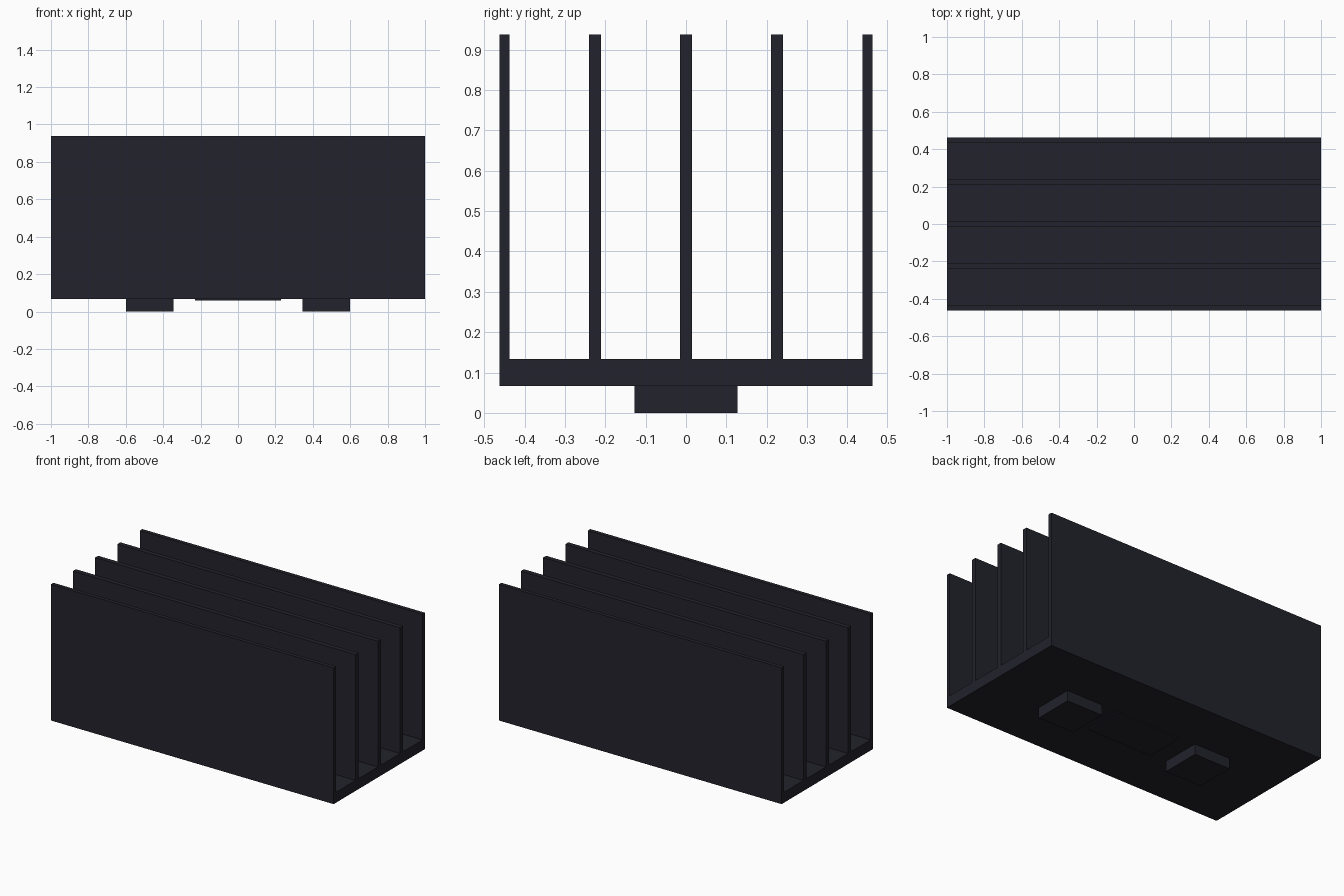
import bpy

cube = bpy.data.objects.get("Cube")
if cube:
    bpy.data.objects.remove(cube, do_unlink=True)

# Dark anodised metal
color = (0.016, 0.016, 0.025, 1)
metal = bpy.data.materials.new("dark anodised metal")
metal.use_nodes = True
metal.diffuse_color = color
metal.node_tree.nodes["Principled BSDF"].inputs["Base Color"].default_value = color


def box(name, x, y, z):
    """Box spanning the given (low, high) range on each axis."""
    spans = (x, y, z)
    bpy.ops.mesh.primitive_cube_add(size=1, location=[(a + b) / 2 for a, b in spans])
    part = bpy.context.object
    part.name = name
    part.scale = [b - a for a, b in spans]
    bpy.ops.object.transform_apply(location=False, rotation=False, scale=True)
    part.data.materials.append(metal)
    return part


FULL = (-1, 1)
HALF_DEPTH = 0.462
BASE_BOTTOM, BASE_TOP, FIN_TOP = 0.067, 0.134, 0.938

# Base plate
box("base_plate", FULL, (-HALF_DEPTH, HALF_DEPTH), (BASE_BOTTOM, BASE_TOP))

# Upright fins: a centre one, and pairs mirrored front to back
fin_height = (BASE_TOP, FIN_TOP)
box("centre_fin", FULL, (-0.015, 0.015), fin_height)
for side, sign in (("front", -1), ("back", 1)):
    for place, near, far in (("inner", 0.21, 0.24), ("outer", 0.437, HALF_DEPTH)):
        box(f"{side}_{place}_fin", FULL, sorted((sign * near, sign * far)), fin_height)

# Mounting blocks and thin contact pad underneath
block_depth = (-0.128, 0.128)
for side, sign in (("left", 1), ("right", -1)):
    box(f"{side}_mounting_block", sorted((sign * 0.345, sign * 0.6)), block_depth, (0, BASE_BOTTOM))
box("contact_pad", (-0.23, 0.23), block_depth, (0.06, BASE_BOTTOM))
